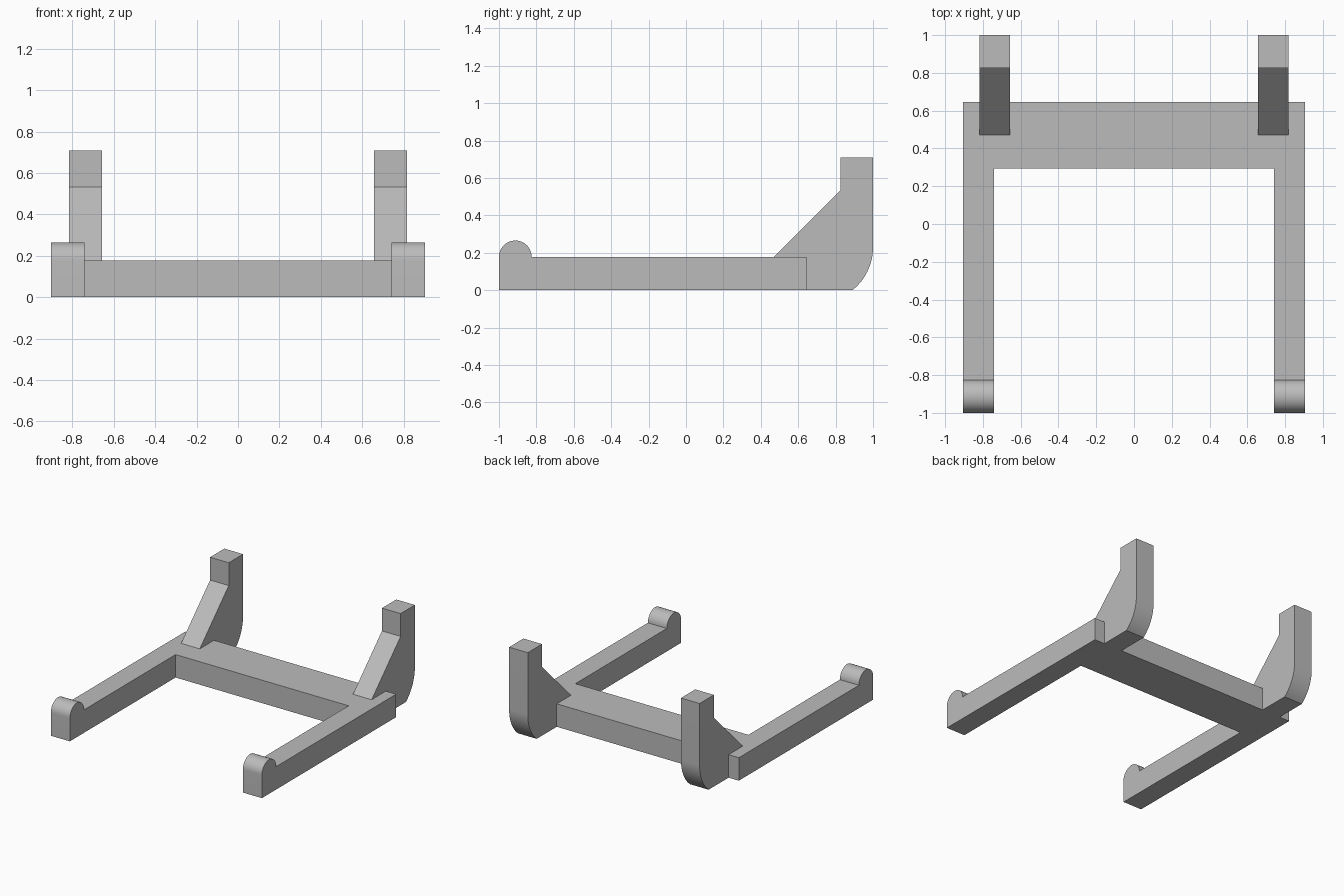
import bpy
import bmesh
from math import pi, sin, cos, acos

cube = bpy.data.objects.get("Cube")
if cube:
    bpy.data.objects.remove(cube, do_unlink=True)

grey = bpy.data.materials.new("plain grey")
grey.use_nodes = True
colour = (0.5, 0.5, 0.5, 1)
grey.diffuse_color = colour
grey.node_tree.nodes["Principled BSDF"].inputs["Base Color"].default_value = colour


def arc(cy, cz, r, start, end, steps):
    """Points of an arc in the side plane."""
    angles = [start + (end - start) * i / steps for i in range(steps + 1)]
    return [(cy + r * cos(a), cz + r * sin(a)) for a in angles]


def extrude_side(name, profile, x0, x1):
    """Extrude a (y, z) outline from x0 to x1."""
    bm = bmesh.new()
    face = bm.faces.new([bm.verts.new((x0, y, z)) for y, z in profile])
    grown = bmesh.ops.extrude_face_region(bm, geom=[face])["geom"]
    verts = [v for v in grown if isinstance(v, bmesh.types.BMVert)]
    bmesh.ops.translate(bm, verts=verts, vec=(x1 - x0, 0, 0))
    bmesh.ops.recalc_face_normals(bm, faces=bm.faces[:])
    mesh = bpy.data.meshes.new(name)
    bm.to_mesh(mesh)
    bm.free()
    mesh.materials.append(grey)
    obj = bpy.data.objects.new(name, mesh)
    bpy.context.collection.objects.link(obj)
    bpy.ops.object.select_all(action="DESELECT")
    obj.select_set(True)
    bpy.context.view_layer.objects.active = obj
    bpy.ops.object.shade_smooth_by_angle(angle=pi / 6)
    return obj


top = 0.178      # height of the frame bars
back = 0.645     # rear face of the frame
inner = 0.742    # inner face of the rails
bump = 0.0875    # radius of the rounded front stop

# Rail outline with a rounded stop at the front
rail = [(back, 0), (back, top)]
rail += arc(bump - 1, top, bump, 0, pi, 24)
rail += [(-1, 0)]

# Upright outline with a sloping brace and a curved heel
heel = 0.295
heel_z = 0.23
upright = [(0.47, top), (0.825, 0.533), (0.825, 0.71), (1, 0.71)]
heel_end = -pi / 2 + acos(heel_z / heel)
upright += arc(1 - heel, heel_z, heel, 0, heel_end, 16)
upright += [(back, 0), (back, top)]

for side, sign in (("left", 1), ("right", -1)):
    extrude_side(side + "_rail", rail, sign * inner, sign * 0.905)
    extrude_side(side + "_upright", upright, sign * 0.657, sign * 0.817)

# Crossbar between the rails
crossbar = [(0.295, 0), (back, 0), (back, top), (0.295, top)]
extrude_side("crossbar", crossbar, -inner, inner)
